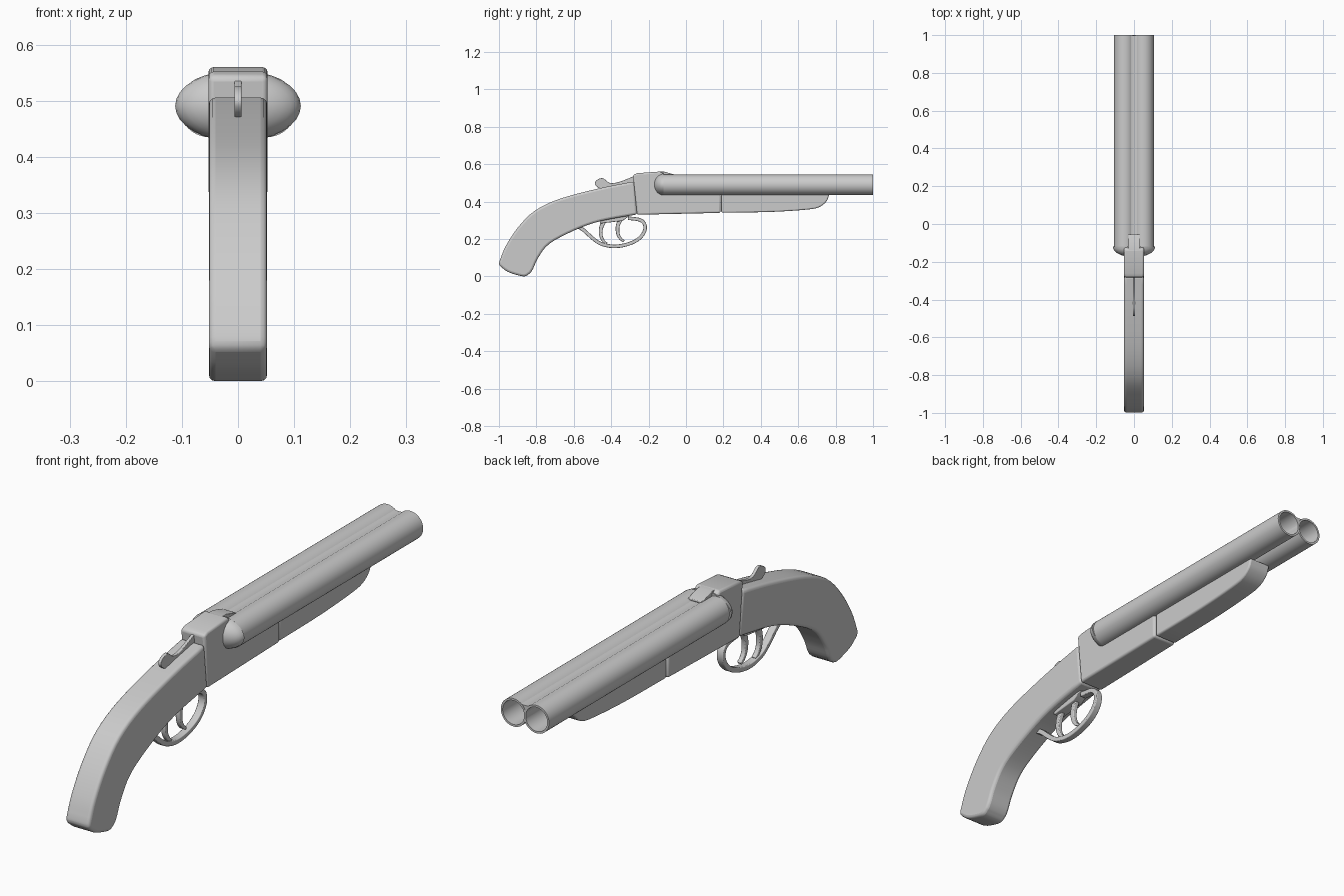
import bpy, bmesh, math
from mathutils import Vector, Matrix

if "Cube" in bpy.data.objects:
    bpy.data.objects.remove(bpy.data.objects["Cube"])


def finish(name, bm, bevel=0.0, segments=3):
    bmesh.ops.recalc_face_normals(bm, faces=bm.faces)
    me = bpy.data.meshes.new(name)
    bm.to_mesh(me)
    bm.free()
    me.shade_smooth()
    me.set_sharp_from_angle(angle=math.radians(35))
    ob = bpy.data.objects.new(name, me)
    bpy.context.collection.objects.link(ob)
    if bevel:
        m = ob.modifiers.new("bevel", "BEVEL")
        m.width, m.segments = bevel, segments
        m.limit_method, m.angle_limit = "ANGLE", math.radians(40)
    return ob


def spline(pts, n=4):
    """Catmull-Rom curve through 2D points."""
    p = [Vector(q) for q in pts]
    p = [2 * p[0] - p[1]] + p + [2 * p[-1] - p[-2]]
    out = []
    for a, b, c, d in zip(p, p[1:], p[2:], p[3:]):
        for i in range(n):
            t = i / n
            out.append(0.5 * (2 * b + (c - a) * t + (2 * a - 5 * b + 4 * c - d) * t * t
                              + (3 * b - a - 3 * c + d) * t ** 3))
    return out + [p[-2]]


def slab(name, profile, half, bevel=0.0):
    """Side profile (y, z) extruded across x."""
    bm = bmesh.new()
    f = bm.faces.new([bm.verts.new((-half, q[0], q[1])) for q in profile])
    r = bmesh.ops.extrude_face_region(bm, geom=[f])
    bmesh.ops.translate(bm, vec=(2 * half, 0, 0),
                        verts=[v for v in r["geom"] if isinstance(v, bmesh.types.BMVert)])
    return finish(name, bm, bevel)


def ribbon(name, path, thick, half, tip=1.0):
    """Flat strap following a side path, tapering towards its tip."""
    c = spline(path)
    left, right = [], []
    for i, q in enumerate(c):
        d = (c[min(i + 1, len(c) - 1)] - c[max(i - 1, 0)]).normalized()
        w = thick / 2 * (1 + (tip - 1) * i / (len(c) - 1))
        nrm = Vector((-d.y, d.x)) * w
        left.append(q + nrm)
        right.append(q - nrm)
    return slab(name, left + right[::-1], half, 0.003)


# Pistol-style stock
back = spline([(-0.278, 0.508), (-0.46, 0.472), (-0.675, 0.415), (-0.81, 0.35),
               (-0.90, 0.26), (-0.965, 0.16), (-0.998, 0.08)])
butt = spline([(-1.0, 0.06), (-0.955, 0.026), (-0.90, 0.007), (-0.86, 0.001), (-0.83, 0.02)])
belly = spline([(-0.818, 0.04), (-0.79, 0.10), (-0.73, 0.175), (-0.595, 0.247),
                (-0.46, 0.295), (-0.26, 0.332)])
slab("stock", back + butt + belly, 0.052, 0.012)

# Receiver: tall breech block with a low bar running under the barrels
slab("receiver", [(-0.283, 0.543), (-0.262, 0.552), (-0.135, 0.561), (-0.12, 0.545), (-0.12, 0.44),
                  (0.185, 0.44), (0.185, 0.34), (-0.262, 0.33)], 0.0525, 0.009)
slab("locking_tab", [(-0.15, 0.56), (-0.115, 0.56), (-0.055, 0.543), (-0.055, 0.535),
                     (-0.15, 0.535)], 0.03, 0.002)

# Fore-end
slab("fore_end", [(0.188, 0.44), (0.188, 0.343)] +
     spline([(0.20, 0.341), (0.45, 0.345), (0.64, 0.357), (0.71, 0.37),
             (0.75, 0.40), (0.764, 0.432)]) + [(0.764, 0.44)], 0.048, 0.012)

# Twin hollow barrels
for side, x in (("left", -0.05), ("right", 0.05)):
    bm = bmesh.new()
    n = 40
    rings = [[bm.verts.new((x + r * math.cos(2 * math.pi * i / n), y,
                            0.49 + r * math.sin(2 * math.pi * i / n))) for i in range(n)]
             for r, y in ((0.055, -0.12), (0.055, 1.0), (0.047, 1.0), (0.047, -0.115))]
    for a, b in zip(rings, rings[1:]):
        for i in range(n):
            bm.faces.new((a[i], a[(i + 1) % n], b[(i + 1) % n], b[i]))
    bm.faces.new(rings[0])
    bm.faces.new(rings[-1])
    finish(side + "_barrel", bm)

# Sunken rib filling the valley between the barrels
bm = bmesh.new()
f = bm.faces.new([bm.verts.new((x, -0.12, z)) for x, z in
                  ((-0.03, 0.541), (-0.012, 0.531), (0.012, 0.531), (0.03, 0.541), (0, 0.505))])
r = bmesh.ops.extrude_face_region(bm, geom=[f])
bmesh.ops.translate(bm, vec=(0, 1.119, 0),
                    verts=[v for v in r["geom"] if isinstance(v, bmesh.types.BMVert)])
finish("barrel_rib", bm)

# Rounded breech fences: front half of a squashed sphere
bm = bmesh.new()
bmesh.ops.create_uvsphere(bm, u_segments=32, v_segments=16, radius=1,
                          matrix=Matrix.Rotation(math.pi / 2, 4, "X"))
bmesh.ops.delete(bm, geom=[v for v in bm.verts if v.co.y > 0.01], context="VERTS")
bmesh.ops.holes_fill(bm, edges=bm.edges, sides=0)
bmesh.ops.transform(bm, verts=bm.verts, matrix=Matrix.Translation((0, -0.12, 0.491))
                    @ Matrix.Diagonal((0.112, 0.056, 0.064, 1)))
finish("breech_fences", bm)

# Opening lever on top
slab("top_lever", spline([(-0.27, 0.54), (-0.353, 0.507), (-0.406, 0.50), (-0.444, 0.525),
                          (-0.476, 0.516), (-0.487, 0.495), (-0.465, 0.473), (-0.417, 0.468),
                          (-0.27, 0.495)]), 0.0065, 0.002)

# Trigger group
slab("trigger_plate", [(-0.46, 0.31), (-0.46, 0.283), (-0.34, 0.297), (-0.30, 0.325)], 0.022, 0.003)
ribbon("trigger_guard", [(-0.59, 0.272), (-0.55, 0.25), (-0.50, 0.205), (-0.455, 0.175),
                         (-0.39, 0.161), (-0.32, 0.17), (-0.26, 0.196), (-0.225, 0.235),
                         (-0.22, 0.275), (-0.245, 0.302), (-0.31, 0.312)], 0.019, 0.014)
for name, y, z in (("rear_trigger", -0.45, 0.0), ("front_trigger", -0.36, 0.014)):
    ribbon(name, [(y + 0.01, z + 0.295), (y - 0.005, z + 0.255), (y - 0.004, z + 0.215),
                  (y + 0.01, z + 0.188), (y + 0.028, z + 0.174)], 0.024, 0.009, 0.5)
